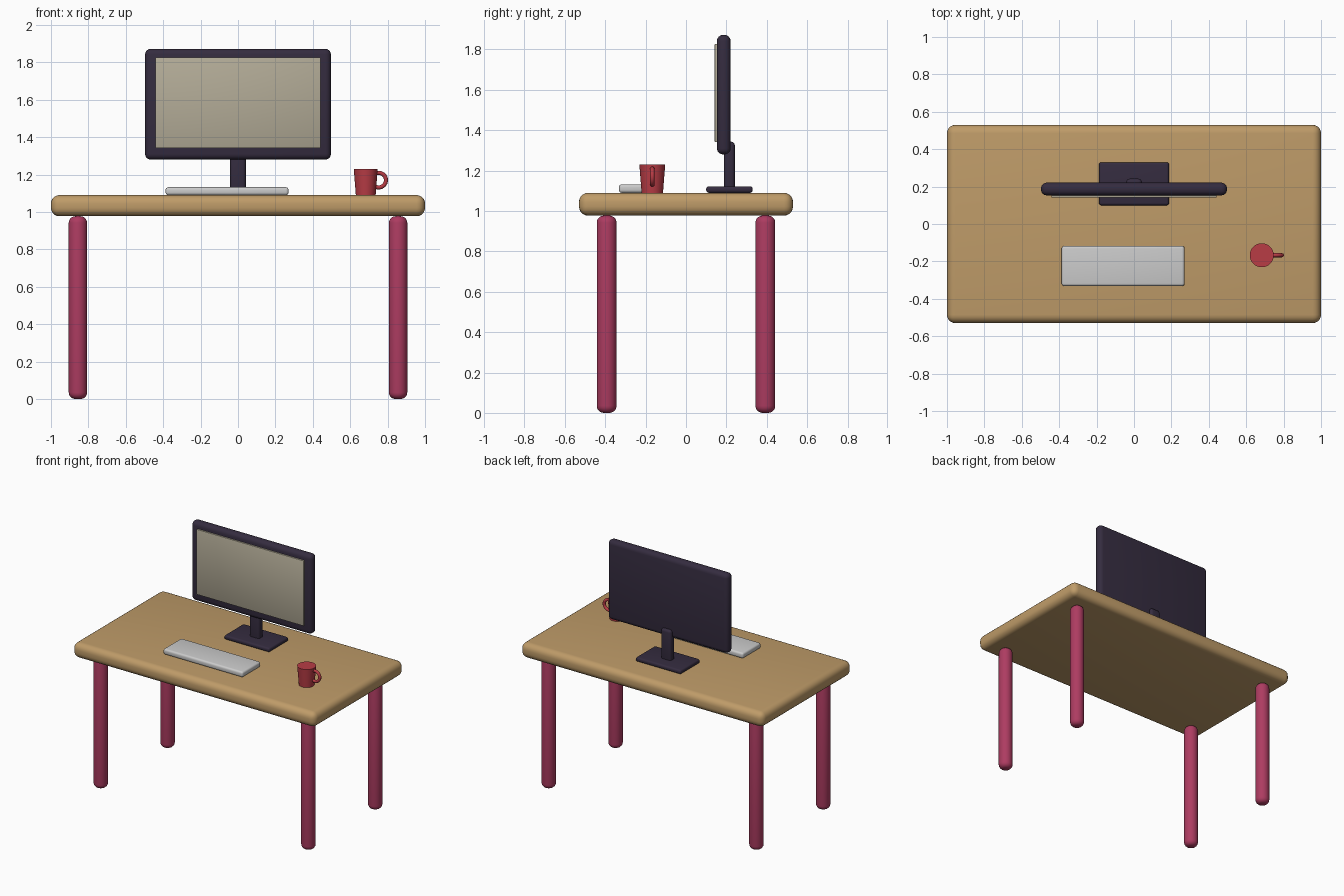
import bpy
import math

if "Cube" in bpy.data.objects:
    bpy.data.objects.remove(bpy.data.objects["Cube"])


def material(name, rgb):
    mat = bpy.data.materials.new(name)
    mat.diffuse_color = (*rgb, 1)
    mat.use_nodes = True
    mat.node_tree.nodes["Principled BSDF"].inputs["Base Color"].default_value = mat.diffuse_color
    return mat


WOOD = material("wood", (0.52, 0.33, 0.14))
LEG = material("leg_paint", (0.42, 0.045, 0.12))
DARK = material("dark_plastic", (0.035, 0.025, 0.05))
SCREEN = material("screen_glass", (0.45, 0.41, 0.31))
RED = material("red_ceramic", (0.48, 0.045, 0.06))


def finish(obj, name, mat, bevel=0, segments=4):
    obj.name = name
    if mat:
        obj.data.materials.append(mat)
    if bevel:
        mod = obj.modifiers.new("rounding", "BEVEL")
        mod.width = bevel
        mod.segments = segments
        mod.limit_method = "ANGLE"
        mod.angle_limit = math.radians(40)
        bpy.ops.object.modifier_apply(modifier=mod.name)
    bpy.ops.object.shade_smooth_by_angle(angle=math.radians(35))
    return obj


def box(name, lo, hi, mat=None, bevel=0.01, segments=4):
    """Rounded box between two opposite corners."""
    mid = [(a + b) / 2 for a, b in zip(lo, hi)]
    bpy.ops.mesh.primitive_cube_add(size=1, location=mid)
    obj = bpy.context.object
    obj.scale = [b - a for a, b in zip(lo, hi)]
    bpy.ops.object.transform_apply(location=False, rotation=False, scale=True)
    return finish(obj, name, mat, bevel, segments)


# Desk top
box("desk_top", (-1, -0.53, 0.977), (1, 0.53, 1.09), WOOD, 0.045, 5)

# Four round-ended legs
for y, depth in ((-0.393, "front"), (0.393, "back")):
    for x, side in ((-0.856, "left"), (0.856, "right")):
        bpy.ops.mesh.primitive_cylinder_add(
            vertices=32, radius=0.049, depth=0.977, location=(x, y, 0.4885))
        finish(bpy.context.object, f"{depth}_{side}_leg", LEG, 0.035, 5)

# Monitor with its screen and stand
box("monitor_case", (-0.497, 0.153, 1.28), (0.497, 0.221, 1.872), DARK, 0.03)
box("monitor_screen", (-0.442, 0.142, 1.341), (0.442, 0.165, 1.827), SCREEN, 0.003, 2)
box("stand_neck", (-0.042, 0.187, 1.10), (0.042, 0.242, 1.343), DARK, 0.018)
box("stand_base", (-0.187, 0.1, 1.09), (0.187, 0.33, 1.122), DARK, 0.013)

# Keyboard
box("keyboard", (-0.387, -0.332, 1.09), (0.27, -0.117, 1.132), None, 0.014)

# Mug: solid tapered body and ring handle
bpy.ops.mesh.primitive_cone_add(
    vertices=32, radius1=0.053, radius2=0.064, depth=0.14, location=(0.683, -0.167, 1.16))
finish(bpy.context.object, "mug_body", RED)
bpy.ops.mesh.primitive_torus_add(
    major_segments=32, minor_segments=12, major_radius=0.039, minor_radius=0.011,
    location=(0.752, -0.167, 1.17), rotation=(math.pi / 2, 0, 0))
finish(bpy.context.object, "mug_handle", RED)
